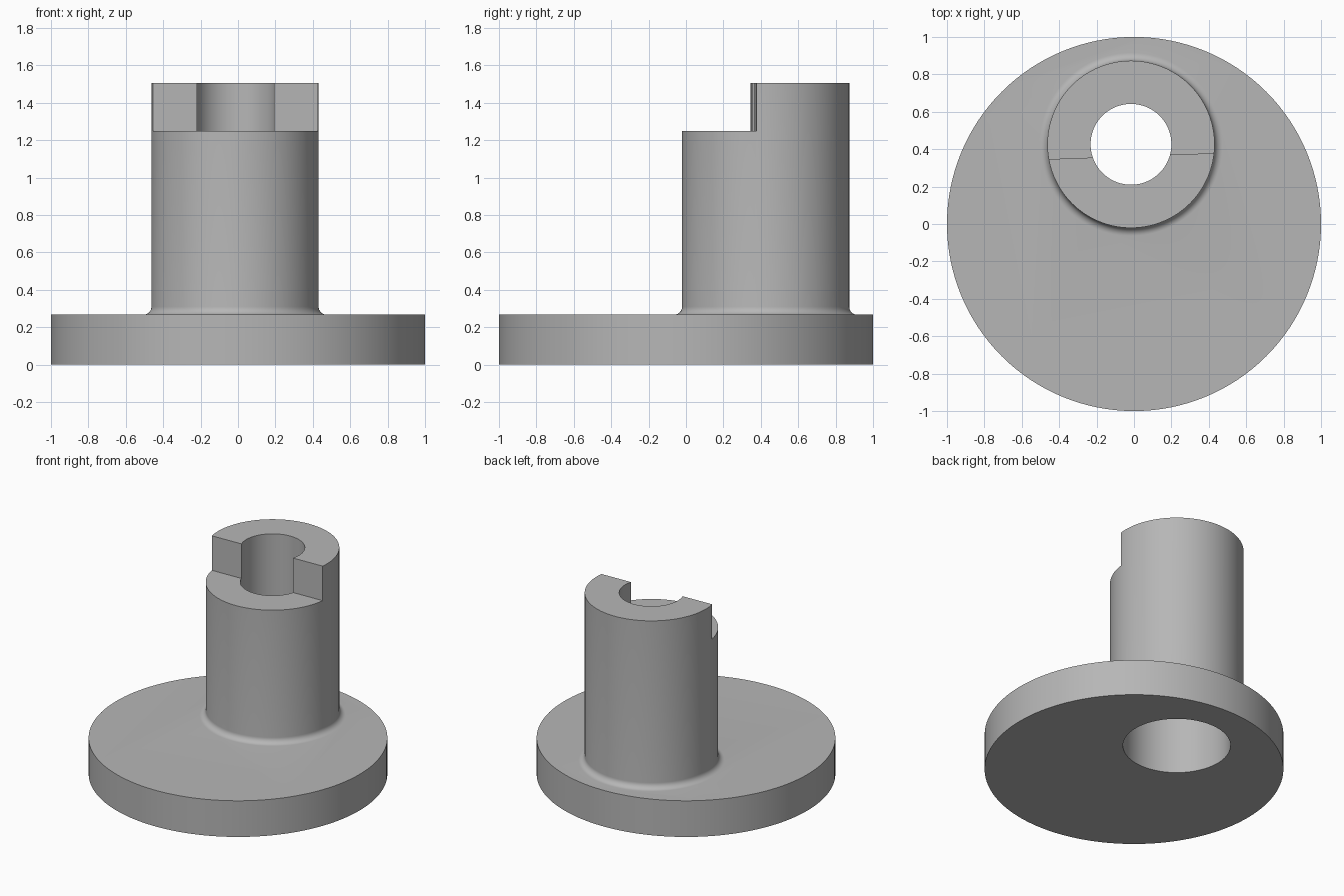
import bpy, bmesh, math
from mathutils import Matrix

if "Cube" in bpy.data.objects:
    bpy.data.objects.remove(bpy.data.objects["Cube"])

AXIS = (-0.016, 0.426)      # centre of the offset post
BASE_H, TOP, STEP = 0.267, 1.505, 1.25
POST_R, BORE_R, SOCKET_R = 0.447, 0.216, 0.36
SOCKET_TOP, FILLET = 0.7, 0.043

grey = bpy.data.materials.new("grey")
grey.diffuse_color = (0.47, 0.47, 0.47, 1)
grey.use_nodes = True
grey.node_tree.nodes["Principled BSDF"].inputs["Base Color"].default_value = grey.diffuse_color


def finish(name, bm):
    bmesh.ops.recalc_face_normals(bm, faces=bm.faces)
    me = bpy.data.meshes.new(name)
    bm.to_mesh(me)
    bm.free()
    me.materials.append(grey)
    ob = bpy.data.objects.new(name, me)
    bpy.context.collection.objects.link(ob)
    return ob


def lathe(name, profile, centre, n=128):
    """Closed solid of revolution from (radius, z) points, capped at both ends."""
    bm = bmesh.new()
    rings = [[bm.verts.new((centre[0] + r * math.cos(2 * math.pi * i / n),
                            centre[1] + r * math.sin(2 * math.pi * i / n), z))
              for i in range(n)] for r, z in profile]
    for a, b in zip(rings, rings[1:]):
        for i in range(n):
            j = (i + 1) % n
            bm.faces.new((a[i], a[j], b[j], b[i]))
    bm.faces.new(rings[0])
    bm.faces.new(rings[-1])
    return finish(name, bm)


def boolean(target, tool, operation):
    m = target.modifiers.new(operation.lower(), 'BOOLEAN')
    m.object, m.operation, m.solver = tool, operation, 'EXACT'
    bpy.context.view_layer.objects.active = target
    bpy.ops.object.modifier_apply(modifier=m.name)
    bpy.data.objects.remove(tool)


# Round base plate
body = lathe("flanged_post", [(1, 0), (1, BASE_H)], (0, 0))

# Offset post with a small fillet where it meets the plate
fillet = [(POST_R + FILLET * (1 - math.sin(t)), BASE_H + FILLET * (1 - math.cos(t)))
          for t in (math.pi / 2 * k / 8 for k in range(9))]
post = lathe("post", [(POST_R + FILLET, 0.1)] + fillet + [(POST_R, TOP)], AXIS)
boolean(body, post, 'UNION')

# Stepped bore: wide socket from below, narrow hole through the top
bore = lathe("bore_cutter", [(SOCKET_R, -0.1), (SOCKET_R, SOCKET_TOP),
                             (BORE_R, SOCKET_TOP), (BORE_R, TOP + 0.1)], AXIS)
boolean(body, bore, 'DIFFERENCE')

# Front part of the top cut down to a lower step, slightly turned
bm = bmesh.new()
bmesh.ops.create_cube(bm, size=1, matrix=Matrix.Translation((AXIS[0], AXIS[1], STEP + 0.5))
                      @ Matrix.Rotation(math.radians(2.07), 4, 'Z')
                      @ Matrix.Translation((0, -0.566, 0))
                      @ Matrix.Diagonal((2, 1, 1, 1)))
boolean(body, finish("step_cutter", bm), 'DIFFERENCE')

# Smooth round walls, keep crisp edges
bpy.ops.object.select_all(action='DESELECT')
body.select_set(True)
bpy.context.view_layer.objects.active = body
bpy.ops.object.shade_smooth_by_angle(angle=math.radians(30))
